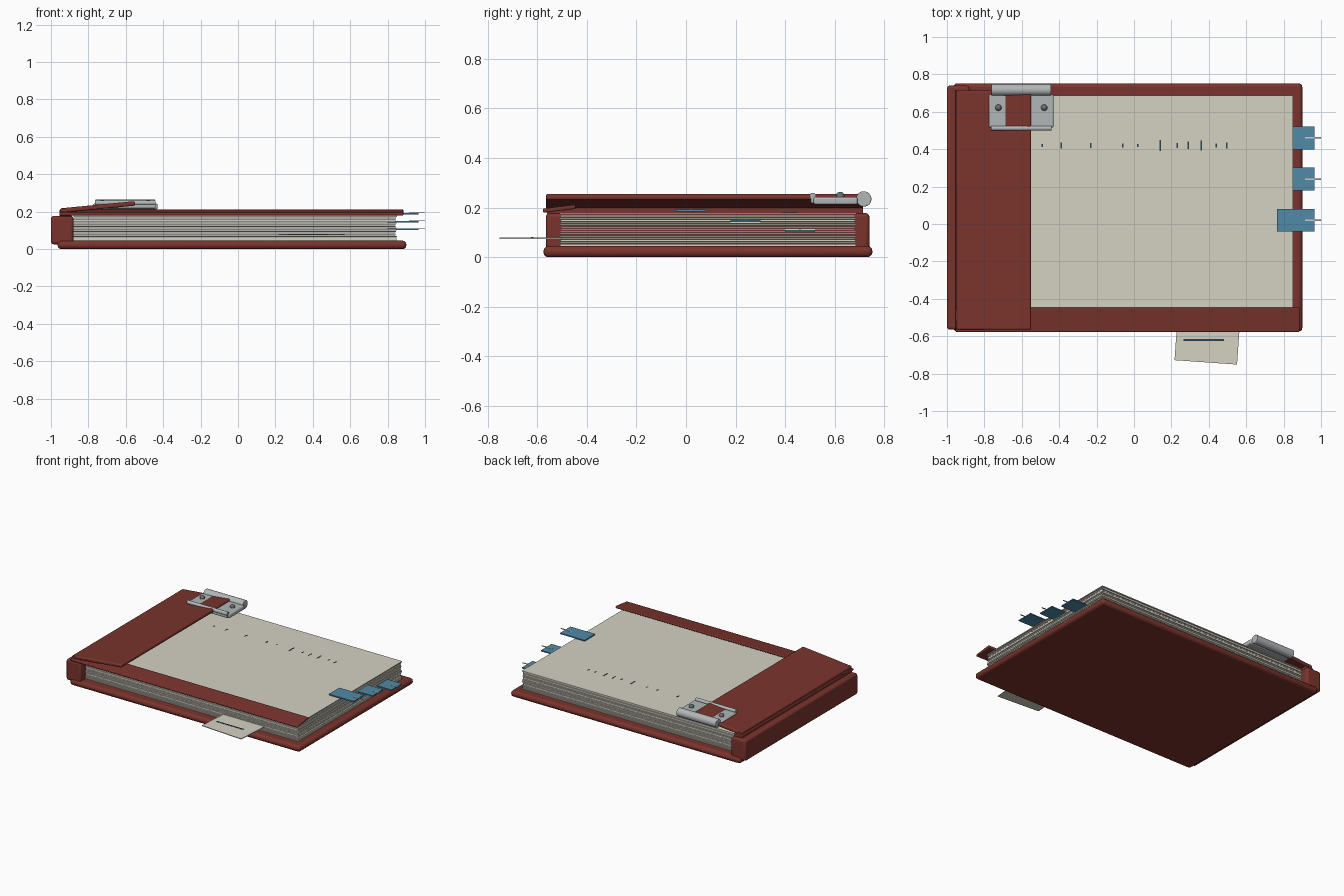
import bpy, math, random

if "Cube" in bpy.data.objects:
    bpy.data.objects.remove(bpy.data.objects["Cube"])
random.seed(4)


def material(name, rgb):
    m = bpy.data.materials.new(name)
    m.diffuse_color = (*rgb, 1)
    m.use_nodes = True
    m.node_tree.nodes["Principled BSDF"].inputs["Base Color"].default_value = m.diffuse_color
    return m


RED = material("red_leather", (0.195, 0.034, 0.026))
CREAM = material("cream_paper", (0.66, 0.635, 0.54))
BLUE = material("blue_tab", (0.08, 0.254, 0.386))
METAL = material("pale_metal", (0.44, 0.47, 0.475))
RIVET = material("dark_metal", (0.15, 0.16, 0.17))
INK = material("dark_ink", (0.025, 0.055, 0.075))
WHITE = material("light_mark", (0.62, 0.61, 0.57))


def finish(ob, name, mat, bevel=0.0, segments=3):
    ob.name = name
    ob.data.materials.append(mat)
    if bevel:
        mod = ob.modifiers.new("rounded_edges", "BEVEL")
        mod.width = bevel
        mod.segments = segments
        mod.limit_method = "ANGLE"
        bpy.ops.object.shade_smooth_by_angle(angle=math.radians(40))
    return ob


def box(name, x, y, z, mat, bevel=0.0, rot=(0, 0, 0)):
    """Box given by its (min, max) range on each axis, turned about its centre."""
    centre = [(a + b) / 2 for a, b in (x, y, z)]
    bpy.ops.mesh.primitive_cube_add(size=1, location=centre)
    ob = bpy.context.object
    ob.scale = [b - a for a, b in (x, y, z)]
    bpy.ops.object.transform_apply(location=False, rotation=False, scale=True)
    ob.rotation_euler = [math.radians(r) for r in rot]
    return finish(ob, name, mat, bevel)


def rod(name, centre, radius, length, rot, mat, bevel=0.0):
    bpy.ops.mesh.primitive_cylinder_add(vertices=24, radius=radius, depth=length,
                                        location=centre,
                                        rotation=[math.radians(r) for r in rot])
    ob = finish(bpy.context.object, name, mat, bevel)
    bpy.ops.object.shade_smooth_by_angle(angle=math.radians(40))
    return ob


# Leather binding
box("back_cover", (-0.965, 0.90), (-0.575, 0.752), (0, 0.045), RED, 0.02)
box("spine", (-1.0, -0.88), (-0.565, 0.74), (0.025, 0.178), RED, 0.015)
box("spine_hinge_strip", (-0.955, -0.89), (-0.56, 0.715), (0.172, 0.2), RED, 0.006)
rod("hinge_roll", (-0.93, 0.075, 0.204), 0.014, 1.28, (90, 0, 0), RED)

# Raised flap along the spine and the sloped flap along the front
box("side_flap", (-0.95, -0.55), (-0.565, 0.715), (0.213, 0.237), RED, 0.008,
    rot=(0, -5.5, 0))
box("front_flap", (-0.955, 0.885), (-0.578, -0.445), (0.187, 0.204), RED, 0.006,
    rot=(7, 0, 0))

# Stack of loose sheets with slightly uneven edges
SHEETS = 15
for i in range(SHEETS):
    z = 0.046 + i * 0.009
    last = i == SHEETS - 1
    dx, dy = (0, 0) if last else (random.uniform(0, 0.009), random.uniform(0, 0.007))
    box(f"page_{i + 1}", (-0.88, 0.85 - dx), (-0.51 + dy, 0.687 - dy),
        (z, z + 0.0065), CREAM)
PAGE_TOP = 0.046 + (SHEETS - 1) * 0.009 + 0.0065

# Faint ink flecks on the top sheet
for x, h in ((-0.49, 0.015), (-0.39, 0.03), (-0.23, 0.025), (-0.06, 0.02),
             (0.02, 0.015), (0.14, 0.06), (0.23, 0.025), (0.29, 0.04),
             (0.36, 0.055), (0.44, 0.02), (0.495, 0.03)):
    box("ink_fleck", (x - 0.004, x + 0.004), (0.42 - h / 2, 0.42 + h / 2),
        (PAGE_TOP - 0.001, PAGE_TOP + 0.001), INK)

# Index tabs with a pale pointer line each
for i, (x0, y, z) in enumerate(((0.80, 0.46, 0.105), (0.80, 0.24, 0.146),
                                (0.765, 0.02, 0.189))):
    box(f"index_tab_{i + 1}", (x0, 0.965), (y - 0.061, y + 0.061),
        (z - 0.004, z + 0.004), BLUE)
    box(f"tab_mark_{i + 1}", (0.915, 1.0), (y - 0.004, y + 0.004),
        (z + 0.003, z + 0.006), WHITE)

# Loose slip sticking out at the front
box("loose_slip", (0.225, 0.56), (-0.74, -0.49), (0.074, 0.079), CREAM, rot=(0, 0, -4))
box("slip_line", (0.265, 0.48), (-0.626, -0.616), (0.078, 0.081), INK)

# Metal clip at the back corner
box("clip_plate", (-0.775, -0.43), (0.515, 0.692), (0.212, 0.243), METAL, 0.008)
rod("clip_roll", (-0.603, 0.717, 0.235), 0.031, 0.32, (0, 90, 0), METAL, 0.004)
rod("clip_front_bar", (-0.603, 0.512, 0.247), 0.013, 0.325, (0, 90, 0), METAL)
box("clip_front_lip", (-0.765, -0.44), (0.503, 0.524), (0.218, 0.246), METAL, 0.004)
for x in (-0.725, -0.48):
    bpy.ops.mesh.primitive_uv_sphere_add(segments=16, ring_count=8, radius=0.017,
                                         location=(x, 0.622, 0.247))
    rivet = finish(bpy.context.object, "clip_rivet", RIVET)
    bpy.ops.object.shade_smooth()
